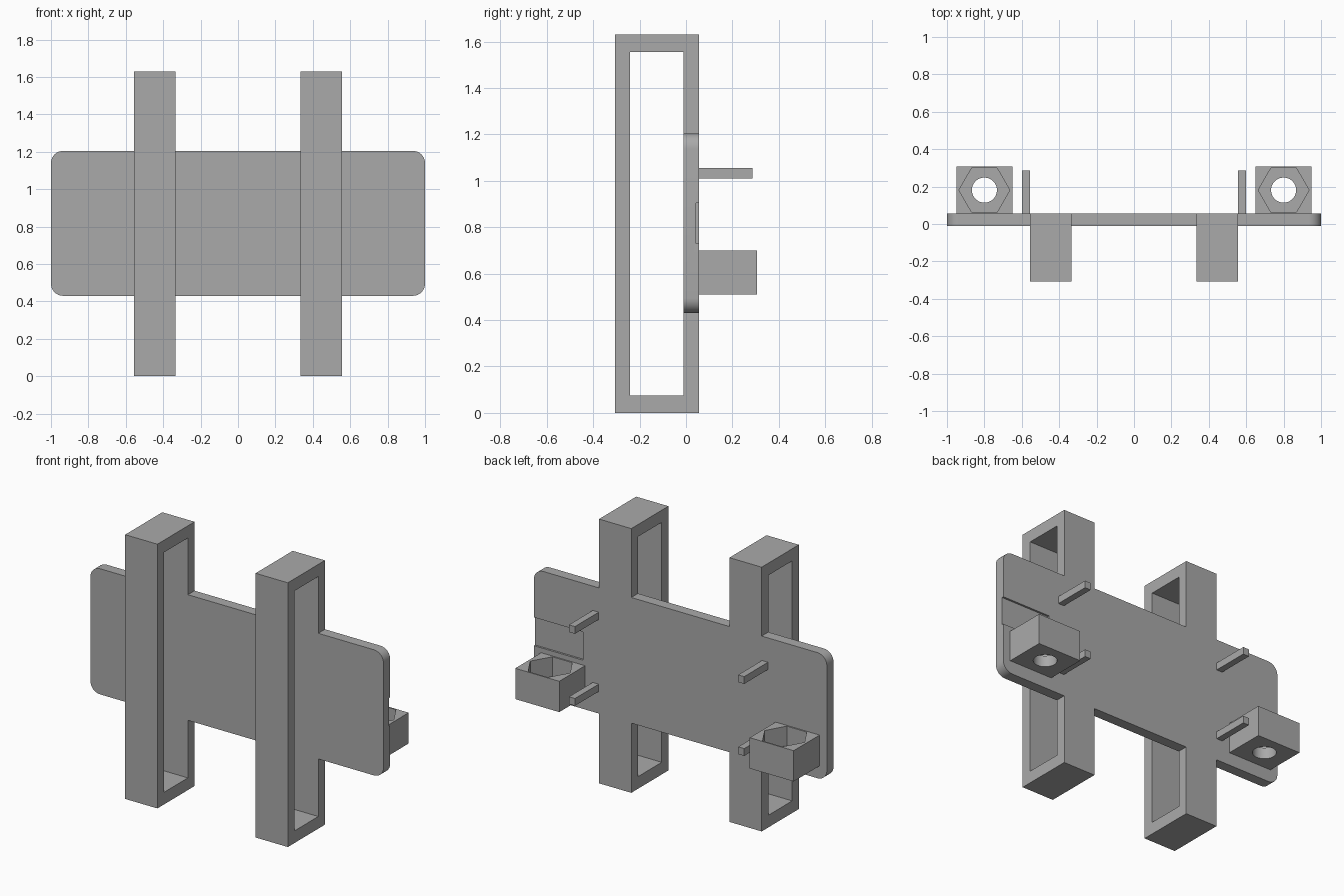
import bpy
import bmesh
import math
from mathutils import Matrix, Vector

old = bpy.data.objects.get("Cube")
if old:
    bpy.data.objects.remove(old, do_unlink=True)

GREY = (0.4, 0.4, 0.4, 1.0)
grey = bpy.data.materials.new("plain grey")
grey.use_nodes = True
grey.diffuse_color = GREY
grey.node_tree.nodes["Principled BSDF"].inputs["Base Color"].default_value = GREY

# Shared depth and height levels
FRONT, BACK, REAR = -0.01, 0.055, 0.307
PLATE_LOW, PLATE_HIGH, HEIGHT = 0.43, 1.205, 1.63


def finish(name, bm):
    bmesh.ops.recalc_face_normals(bm, faces=bm.faces)
    mesh = bpy.data.meshes.new(name)
    bm.to_mesh(mesh)
    bm.free()
    mesh.materials.append(grey)
    obj = bpy.data.objects.new(name, mesh)
    bpy.context.collection.objects.link(obj)
    return obj


def prism(name, points, offset):
    """Extrude a flat outline along the offset."""
    bm = bmesh.new()
    face = bm.faces.new([bm.verts.new(p) for p in points])
    top = bmesh.ops.extrude_face_region(bm, geom=[face])["geom"]
    moved = [v for v in top if isinstance(v, bmesh.types.BMVert)]
    bmesh.ops.translate(bm, verts=moved, vec=Vector(offset))
    return finish(name, bm)


def box(name, x, y, z):
    corners = [(x[0], y[0]), (x[1], y[0]), (x[1], y[1]), (x[0], y[1])]
    return prism(name, [(a, b, z[0]) for a, b in corners], (0, 0, z[1] - z[0]))


def column(name, x, y, z, radius, sides):
    ring = [math.tau * i / sides for i in range(sides)]
    points = [(x + radius * math.cos(a), y + radius * math.sin(a), z[0]) for a in ring]
    return prism(name, points, (0, 0, z[1] - z[0]))


def cut(target, cutter):
    mod = target.modifiers.new("cut", "BOOLEAN")
    mod.operation = "DIFFERENCE"
    mod.solver = "EXACT"
    mod.object = cutter
    activate(target)
    bpy.ops.object.modifier_apply(modifier=mod.name)
    bpy.data.objects.remove(cutter, do_unlink=True)


def activate(obj):
    bpy.ops.object.select_all(action="DESELECT")
    obj.select_set(True)
    bpy.context.view_layer.objects.active = obj


def smooth(obj):
    activate(obj)
    bpy.ops.object.shade_smooth_by_angle(angle=math.radians(30))


# Back plate with rounded corners
R, STEPS = 0.065, 8
outline = []
for quarter, (sx, high) in enumerate([(1, True), (-1, True), (-1, False), (1, False)]):
    cx = sx * (1 - R)
    cz = PLATE_HIGH - R if high else PLATE_LOW + R
    for i in range(STEPS + 1):
        a = math.pi / 2 * (quarter + i / STEPS)
        outline.append((cx + R * math.cos(a), FRONT, cz + R * math.sin(a)))
plate = prism("back_plate", outline, (0, BACK - FRONT, 0))

# Shallow recess open at the left edge of the plate
cut(plate, box("recess_cutter", (0.665, 1.1), (0.043, 0.1), (0.73, 0.905)))
smooth(plate)

# Strap profile: a tall frame closed by the plate
WALL = 0.075
INNER = -REAR + 0.065
strap_profile = [
    (BACK, PLATE_HIGH), (FRONT, PLATE_HIGH), (FRONT, HEIGHT - WALL),
    (INNER, HEIGHT - WALL), (INNER, WALL), (FRONT, WALL),
    (FRONT, PLATE_LOW), (BACK, PLATE_LOW), (BACK, 0),
    (-REAR, 0), (-REAR, HEIGHT), (BACK, HEIGHT),
]

for side, s in (("left", 1), ("right", -1)):
    # Tall strap loop
    prism(side + "_strap", [(s * 0.335, y, z) for y, z in strap_profile],
          (s * 0.22, 0, 0))

    # Two thin pegs on the back
    for level, z in (("upper", 1.01), ("lower", 0.566)):
        box(f"{side}_{level}_peg", (s * 0.557, s * 0.598), (BACK, 0.287), (z, z + 0.045))

    # Nut holder with a hexagonal pocket and a round through hole
    x, y = s * 0.8, (BACK + REAR) / 2
    holder = box(side + "_nut_holder", (x - 0.15, x + 0.15), (BACK, REAR), (0.51, 0.70))
    cut(holder, column("pocket_cutter", x, y, (0.58, 0.8), 0.136, 6))
    cut(holder, column("hole_cutter", x, y, (0.4, 0.65), 0.067, 40))
    smooth(holder)
